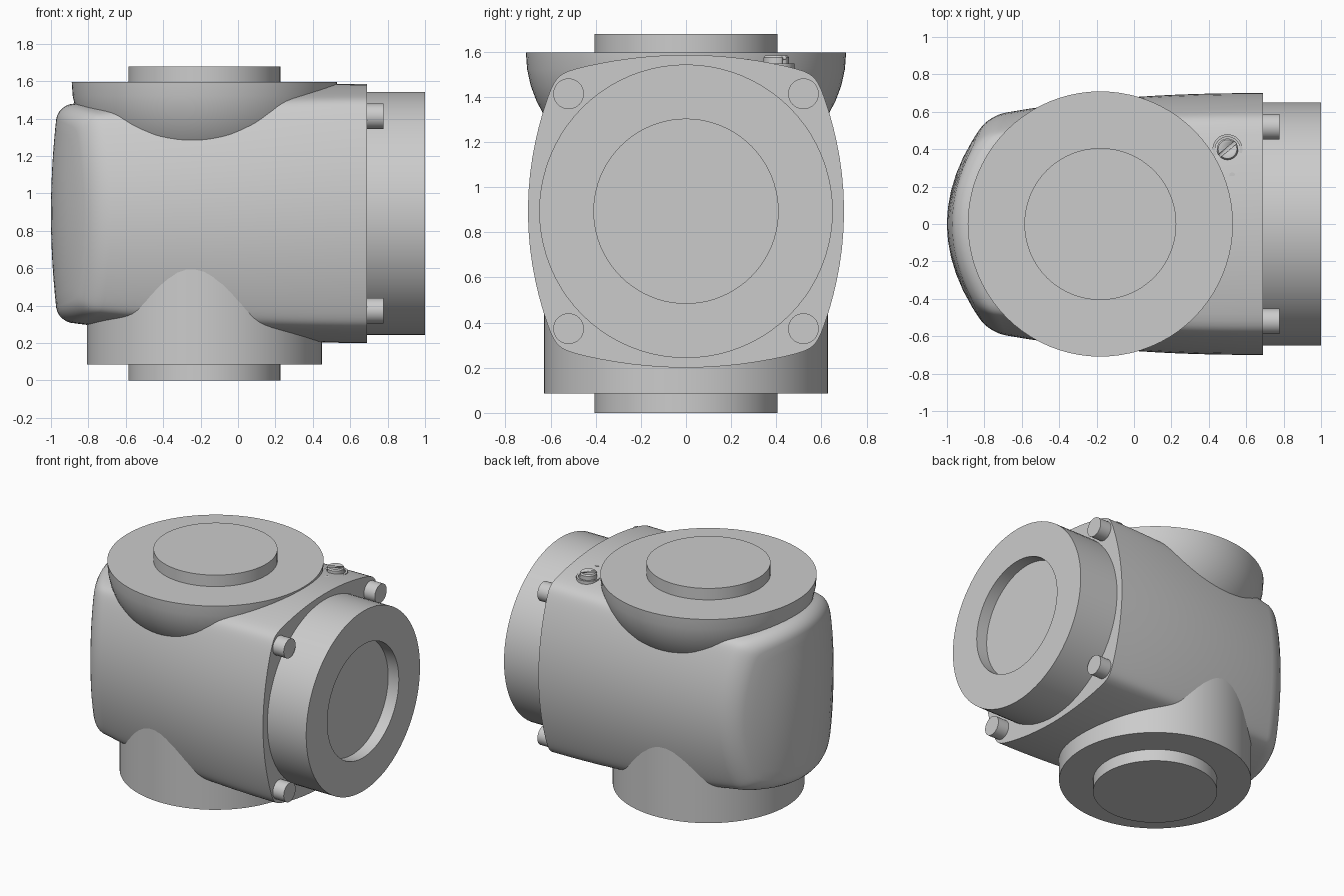
import bpy, bmesh, math
from mathutils import Matrix, Vector

if "Cube" in bpy.data.objects:
    bpy.data.objects.remove(bpy.data.objects["Cube"])

CZ = 0.893          # height of the horizontal axis
PX = -0.18          # x position of the vertical axis


def finish(name, bm, angle=35):
    bmesh.ops.recalc_face_normals(bm, faces=bm.faces)
    me = bpy.data.meshes.new(name)
    bm.to_mesh(me)
    bm.free()
    ob = bpy.data.objects.new(name, me)
    bpy.context.collection.objects.link(ob)
    bpy.ops.object.select_all(action='DESELECT')
    ob.select_set(True)
    bpy.context.view_layer.objects.active = ob
    bpy.ops.object.shade_smooth_by_angle(angle=math.radians(angle))
    return ob


def skin(bm, rings):
    for a, b in zip(rings, rings[1:]):
        n = len(a)
        for i in range(n):
            bm.faces.new((a[i], a[(i + 1) % n], b[(i + 1) % n], b[i]))


def lathe(name, profile, loc, axis='Z', n=64):
    """Revolve (radius, height) points and close both ends with flat caps."""
    bm = bmesh.new()
    rings = [[bm.verts.new((r * math.cos(2 * math.pi * i / n),
                            r * math.sin(2 * math.pi * i / n), h)) for i in range(n)]
             for r, h in profile]
    skin(bm, rings)
    bm.faces.new(rings[0])
    bm.faces.new(rings[-1])
    if axis == 'X':
        bm.transform(Matrix.Rotation(math.pi / 2, 4, 'Y'))
    bm.transform(Matrix.Translation(Vector(loc)))
    return finish(name, bm)


# --- housing: bulged square section, tapering to a domed end ---
def section(n=96):
    pts = []
    for i in range(n):
        u = 2 * math.pi * i / n
        a = u + 0.2 * math.sin(4 * u)         # denser points at the corners
        c, s = math.cos(a), math.sin(a)
        lo, hi = 0.0, 1.2
        for _ in range(40):
            r = (lo + hi) / 2
            y, z = abs(r * c), abs(r * s)
            f = ((y + z * z / 2.9) / 0.70) ** 32 + ((z + y * y / 3.9) / 0.6925) ** 32
            lo, hi = (r, hi) if f < 1 else (lo, r)
        pts.append((lo * c, lo * s))
    return pts


def scaled(Y, Z, x):
    u = (0.69 - x) / 1.46
    v = (0.69 - x) / 1.6
    return (Y * (1 - 0.171 * u ** 2.3), Z * (1 - 0.159 * v * v))


def end_x(y, z):
    return -1 + 0.68 * y * y + 0.11 * z * z


sec = section()
bm = bmesh.new()
rings = []
R = 0.09
for k in range(13):
    ring = []
    for Y, Z in sec:
        x = 0.69 + (end_x(Y * 0.83, Z * 0.85) + R - 0.69) * k / 12
        y, z = scaled(Y, Z, x)
        ring.append(bm.verts.new((x, y, CZ + z)))
    rings.append(ring)
# rounded rim, then the dome in shrinking rings
steps = [(1 - R * (1 - math.cos(a)) / 0.62, R * (1 - math.sin(a)))
         for a in (math.pi / 2 * j / 6 for j in range(1, 7))]
steps += [(q, 0) for q in (0.75, 0.6, 0.45, 0.3, 0.15, 0.03)]
for q, d in steps:
    ring = []
    for Y, Z in sec:
        y, z = scaled(Y, Z, end_x(Y * 0.83, Z * 0.85) + R)
        ring.append(bm.verts.new((end_x(q * y, q * z) + d, q * y, CZ + q * z)))
    rings.append(ring)
skin(bm, rings)
bm.faces.new(rings[0])
bm.faces.new(rings[-1])
finish("housing", bm)

# --- side port with shallow recess ---
lathe("side_port", [(0.65, 0.66), (0.65, 1.0), (0.408, 1.0), (0.408, 0.915)],
      (0, 0, CZ), 'X', 80)

# --- four bolts around the side port ---
for sy in (-1, 1):
    for sz in (-1, 1):
        lathe("bolt", [(0.068, 0.66), (0.068, 0.777)],
              (0, sy * 0.52, CZ + sz * 0.52), 'X', 32)

# --- bottom port with raised boss ---
lathe("bottom_port", [(0.406, 0), (0.406, 0.085), (0.628, 0.085), (0.628, 0.7)],
      (PX, 0, 0), 'Z', 80)

# --- top bowl flange with raised boss ---
bowl = [(0.709 * math.cos(a), 1.595 - 0.6 * math.sin(a))
        for a in (math.radians(7 * j) for j in range(11))]
lathe("top_port", [(0.406, 1.678), (0.406, 1.595)] + bowl, (PX, 0, 0), 'Z', 80)

# --- slotted adjusting screw and small marker pin on top ---
lathe("screw_collar", [(0.08, 1.49), (0.08, 1.548), (0.066, 1.548), (0.066, 1.535)],
      (0.5, 0.4, 0), 'Z', 32)
screw = lathe("screw_head", [(0.057, 1.5), (0.057, 1.573), (0.05, 1.582)],
              (0.5, 0.4, 0), 'Z', 32)
bm = bmesh.new()
bmesh.ops.create_cube(bm, size=1, matrix=Matrix.Translation((0.5, 0.4, 1.59))
                      @ Matrix.Rotation(math.radians(40), 4, 'Z')
                      @ Matrix.Diagonal((0.2, 0.018, 0.05, 1)))
cutter = finish("slot_cutter", bm)
mod = screw.modifiers.new("slot", 'BOOLEAN')
mod.operation = 'DIFFERENCE'
mod.object = cutter
bpy.context.view_layer.objects.active = screw
bpy.ops.object.modifier_apply(modifier=mod.name)
bpy.data.objects.remove(cutter)
lathe("marker_pin", [(0.016, 1.5), (0.016, 1.567)], (0.525, 0.26, 0), 'Z', 16)
